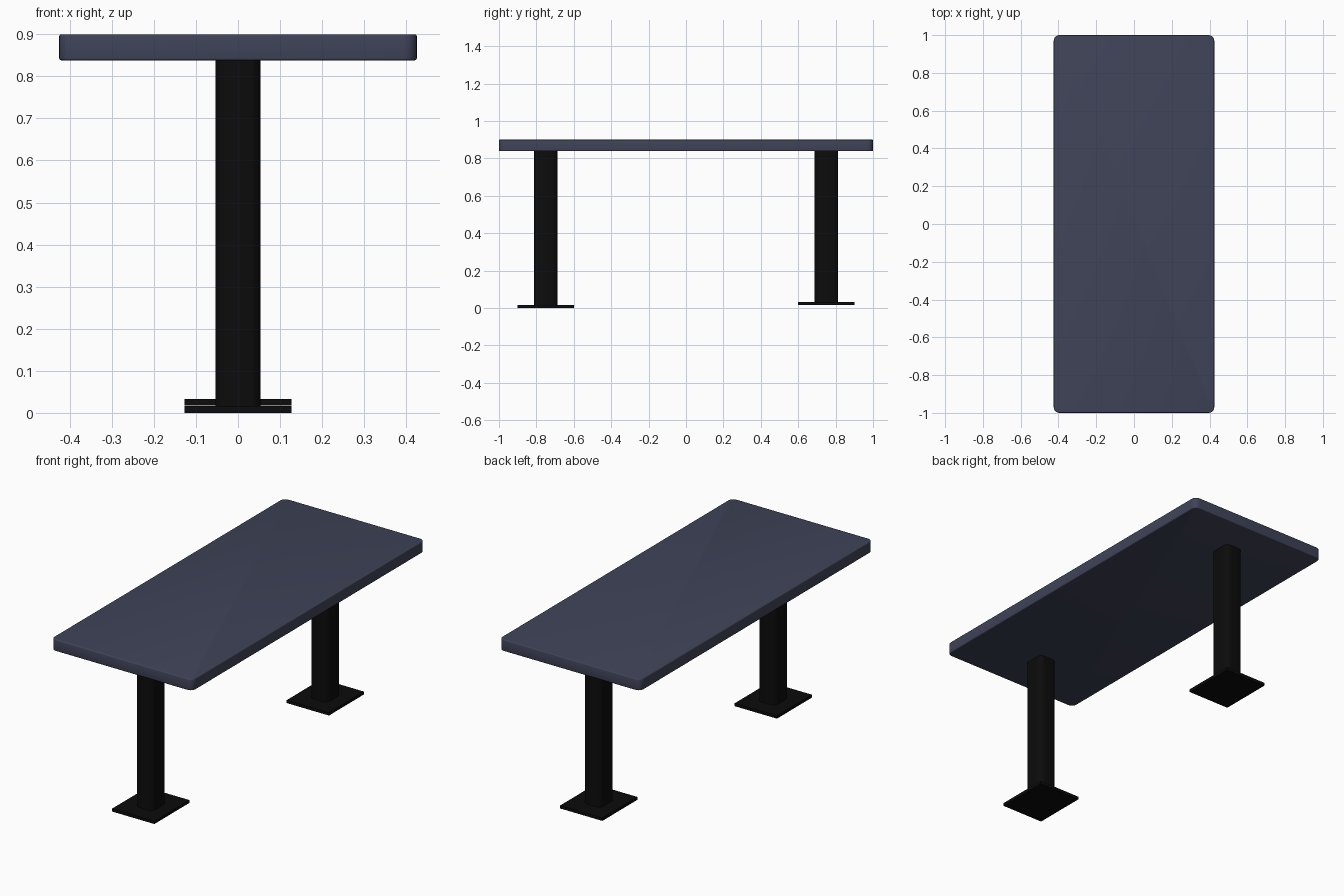
import bpy, math

if "Cube" in bpy.data.objects:
    bpy.data.objects.remove(bpy.data.objects["Cube"])

def material(name, rgb):
    m = bpy.data.materials.new(name)
    m.diffuse_color = (*rgb, 1)
    m.use_nodes = True
    m.node_tree.nodes["Principled BSDF"].inputs["Base Color"].default_value = m.diffuse_color
    return m

navy = material("slate blue", (0.050, 0.057, 0.098))
black = material("black", (0.0035, 0.0035, 0.0035))

def rounded_prism(name, cx, cy, w, d, z0, z1, r, mat, segs=6, edge=0.0):
    """Rounded rectangle extruded from z0 to z1, optional softened rims."""
    ring = []
    for i, (sx, sy) in enumerate([(1, 1), (-1, 1), (-1, -1), (1, -1)]):
        for k in range(segs + 1 if r else 1):
            a = math.pi / 2 * (i + k / segs)
            ring.append((cx + sx * (w / 2 - r) + r * math.cos(a),
                         cy + sy * (d / 2 - r) + r * math.sin(a)))
    n = len(ring)
    verts = [(x, y, z) for z in (z0, z1) for x, y in ring]
    faces = [tuple(reversed(range(n))), tuple(range(n, 2 * n))]
    faces += [(i, (i + 1) % n, n + (i + 1) % n, n + i) for i in range(n)]
    me = bpy.data.meshes.new(name)
    me.from_pydata(verts, [], faces)
    me.materials.append(mat)
    ob = bpy.data.objects.new(name, me)
    bpy.context.collection.objects.link(ob)
    bpy.ops.object.select_all(action='DESELECT')
    ob.select_set(True)
    bpy.context.view_layer.objects.active = ob
    if edge:
        b = ob.modifiers.new("soft_rim", 'BEVEL')
        b.width, b.segments = edge, 3
        b.limit_method, b.angle_limit = 'ANGLE', math.radians(60)
        bpy.ops.object.modifier_apply(modifier=b.name)
    bpy.ops.object.shade_smooth_by_angle(angle=math.radians(35))
    return ob

# table top
rounded_prism("table_top", 0, 0, 0.85, 2.0, 0.838, 0.90, 0.03, navy, edge=0.005)

# two pedestals; the back one sits slightly higher
for side, y, z in (("front", -0.75, 0.0), ("back", 0.75, 0.017)):
    rounded_prism(side + "_foot_plate", 0, y, 0.254, 0.30, z, z + 0.016, 0, black)
    rounded_prism(side + "_post", 0, y, 0.107, 0.124, z + 0.002, 0.839, 0.027, black)
